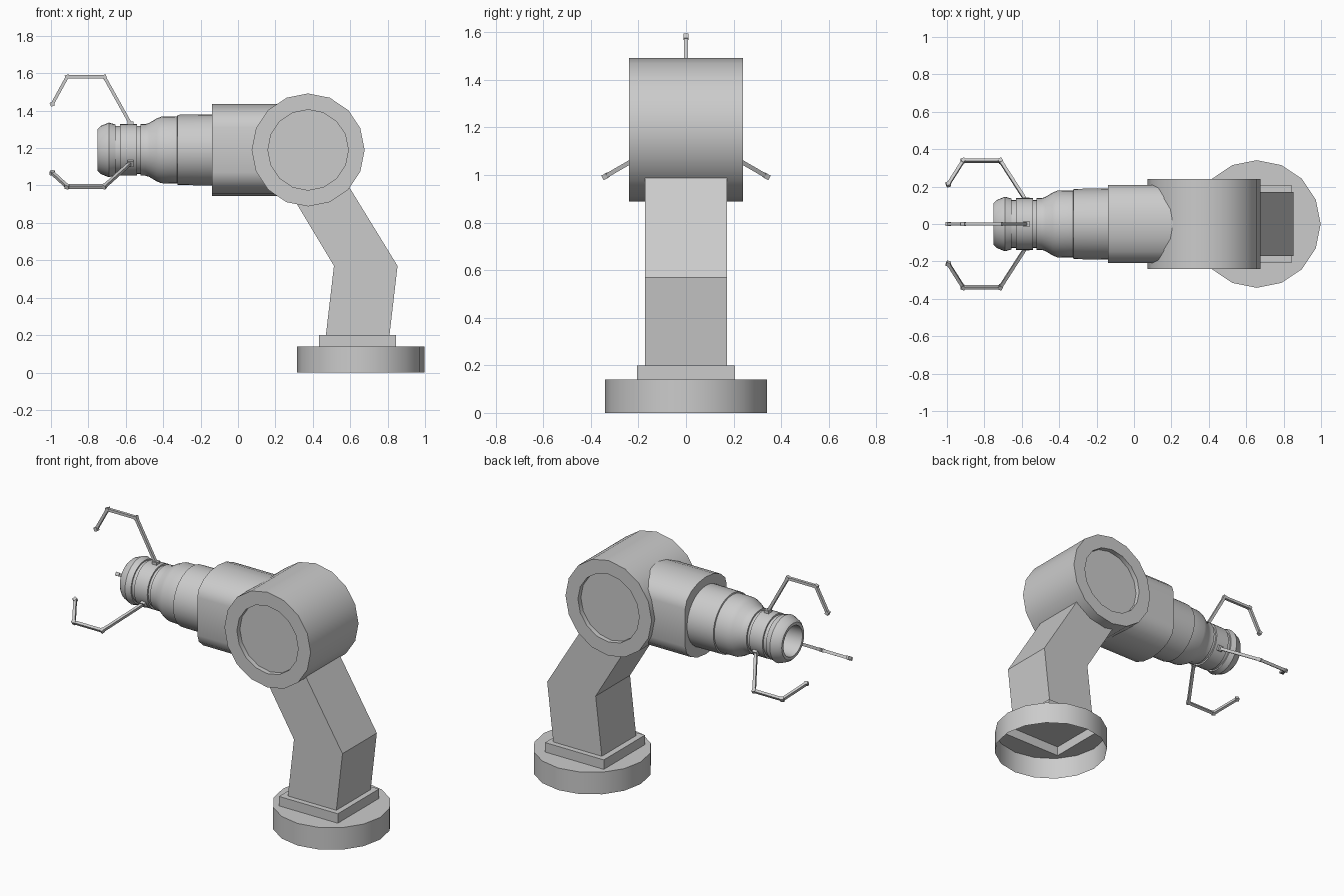
import bpy, bmesh
from math import sin, cos, pi, radians, copysign
from mathutils import Matrix, Vector

if "Cube" in bpy.data.objects:
    bpy.data.objects.remove(bpy.data.objects["Cube"])

AXIS_Z = 1.19          # height of the arm axis
SHOULDER_X = 0.375


def finish(name, bm, smooth=True):
    bmesh.ops.recalc_face_normals(bm, faces=bm.faces)
    me = bpy.data.meshes.new(name)
    bm.to_mesh(me)
    bm.free()
    if smooth:
        me.shade_smooth()
        me.set_sharp_from_angle(angle=radians(30))
    ob = bpy.data.objects.new(name, me)
    bpy.context.collection.objects.link(ob)
    return ob


def loft(name, rings, start=True, end=True, smooth=True):
    """Skin a list of equal-length closed rings, with optional end caps."""
    bm = bmesh.new()
    loops = [[bm.verts.new(p) for p in r] for r in rings]
    n = len(loops[0])
    for a, b in zip(loops, loops[1:]):
        for i in range(n):
            j = (i + 1) % n
            bm.faces.new((a[i], a[j], b[j], b[i]))
    if start:
        bm.faces.new(loops[0])
    if end:
        bm.faces.new(loops[-1])
    return finish(name, bm, smooth)


def circle(r, n):
    return [(r * cos(2 * pi * i / n), r * sin(2 * pi * i / n)) for i in range(n)]


def square(h, n):
    return [(x * h / max(abs(x), abs(y)), y * h / max(abs(x), abs(y))) for x, y in circle(1, n)]


def z_ring(pts, cx, z):
    return [(cx + x, y, z) for x, y in pts]


# base: open underneath, square opening in its top
base_c, plate_s = circle(0.341, 16), square(0.206, 16)
loft("base", [z_ring(base_c, 0.657, 0), z_ring(base_c, 0.657, 0.14),
              z_ring(plate_s, 0.638, 0.14)], start=False, end=False)

# square plate on the base
loft("base_plate", [z_ring(plate_s, 0.638, 0.14), z_ring(plate_s, 0.638, 0.2)], start=False)

# bent lower arm
arm = [(0.47, 0.2), (0.81, 0.2), (0.853, 0.57), (0.528, 1.1), (0.195, 1.1), (0.513, 0.57)]
loft("lower_arm", [[(x, y, z) for x, z in arm] for y in (-0.172, 0.172)], smooth=False)

# shoulder drum with recessed ends
drum = [(0.215, -0.21), (0.215, -0.24), (0.302, -0.24),
        (0.302, 0.24), (0.215, 0.24), (0.215, 0.21)]
loft("shoulder", [[(SHOULDER_X + u, y, AXIS_Z + v) for u, v in circle(r, 16)] for r, y in drum])

# upper arm block: flat sides, rounded top and bottom
section = []
for k in range(2):
    for i in range(9):
        a = pi * k + pi * i / 8
        section.append((0.208 * cos(a), copysign(0.12, 0.5 - k) + 0.125 * sin(a)))
loft("upper_arm", [[(x, y, AXIS_Z + z) for y, z in section] for x in (-0.14, 0.3)])

# forearm: stepped lathe profile with grooves and a bored nose
profile = [(-0.12, 0.19), (-0.323, 0.188), (-0.325, 0.18), (-0.41, 0.178),
           (-0.435, 0.168), (-0.475, 0.144), (-0.495, 0.138), (-0.52, 0.138),
           (-0.52, 0.128), (-0.54, 0.128), (-0.54, 0.138), (-0.632, 0.138),
           (-0.632, 0.128), (-0.655, 0.128), (-0.655, 0.136), (-0.69, 0.146),
           (-0.735, 0.128), (-0.75, 0.113), (-0.75, 0.095), (-0.62, 0.09)]
loft("forearm", [[(x, u, AXIS_Z + v) for u, v in circle(r, 32)] for x, r in profile])

# three jointed claws around the nose
path = [Vector(p) for p in ((-0.575, 0, 0.14), (-0.715, 0, 0.391),
                            (-0.913, 0, 0.391), (-0.993, 0, 0.245))]


def add_box(bm, center, direction, size):
    d = direction.normalized()
    side = Vector((0, 1, 0))
    rot = Matrix((d, side, d.cross(side))).transposed().to_4x4()
    bmesh.ops.create_cube(bm, size=1, matrix=Matrix.Translation(center) @ rot
                          @ Matrix.Diagonal((*size, 1)))


for k in range(3):
    bm = bmesh.new()
    for a, b in zip(path, path[1:]):
        add_box(bm, (a + b) / 2, b - a, ((b - a).length, 0.018, 0.017))
    for p in path[1:]:
        add_box(bm, p, Vector((1, 0, 0.4)), (0.022, 0.022, 0.022))
    add_box(bm, path[0], Vector((1, 0, 0)), (0.032, 0.034, 0.026))
    bmesh.ops.transform(bm, verts=bm.verts, matrix=Matrix.Translation((0, 0, AXIS_Z))
                        @ Matrix.Rotation(2 * pi * k / 3, 4, 'X'))
    finish(f"claw_{k + 1}", bm, smooth=False)
